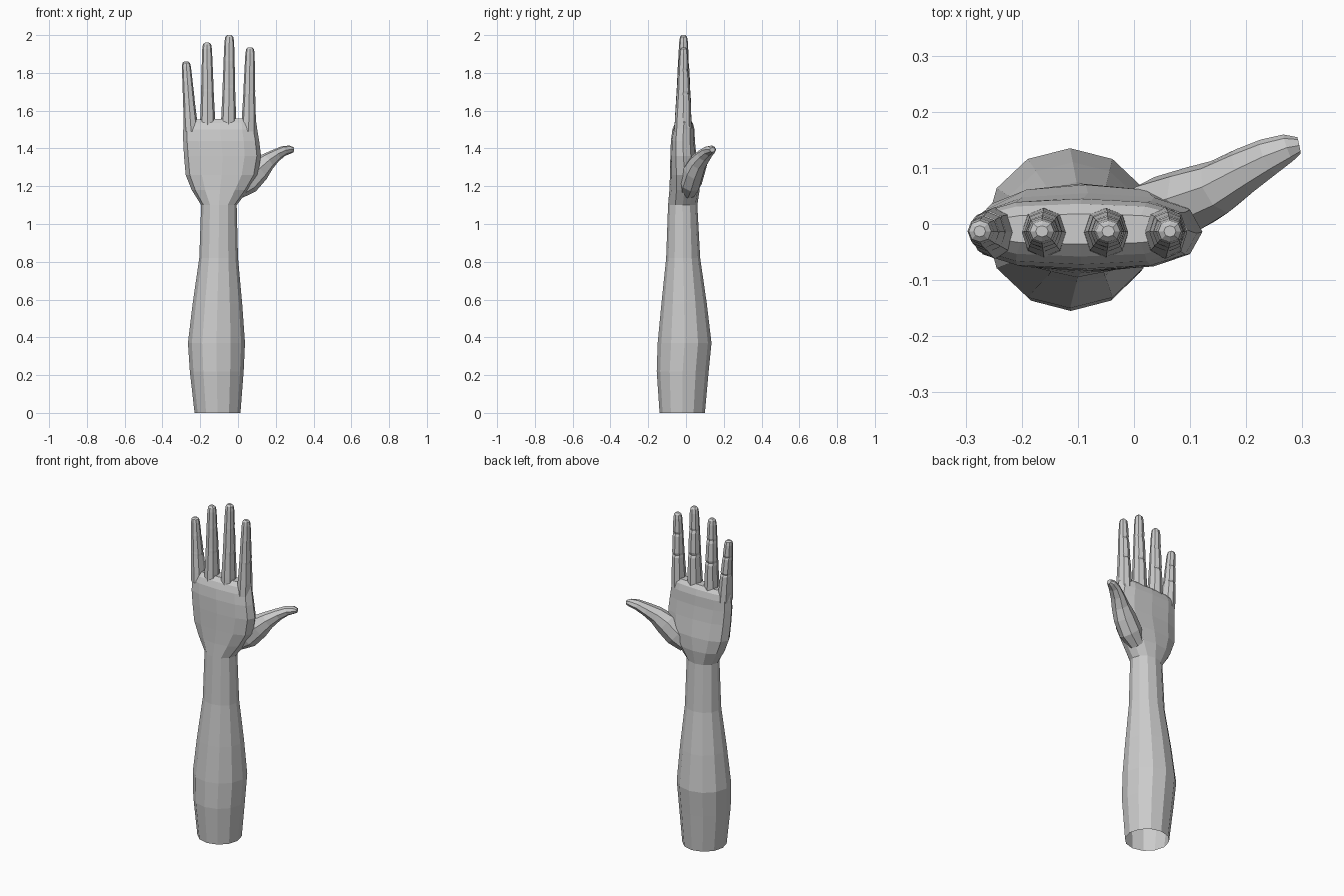
import bpy, bmesh, math
from mathutils import Vector

if "Cube" in bpy.data.objects:
    bpy.data.objects.remove(bpy.data.objects["Cube"])

skin = bpy.data.materials.new("plain_grey")
skin.diffuse_color = (0.6, 0.6, 0.6, 1)
skin.use_nodes = True
skin.node_tree.nodes["Principled BSDF"].inputs["Base Color"].default_value = skin.diffuse_color


def power(v, p):
    return math.copysign(abs(v) ** p, v)


def box_ring(z, x0, x1, y0, y1, n=12, p=1.0, slope=0.0):
    """Rounded horizontal ring filling the given x and y range."""
    pts = []
    for i in range(n):
        a = 2 * math.pi * i / n
        c, s = power(math.cos(a), p), power(math.sin(a), p)
        pts.append(Vector(((x0 + x1) / 2 + c * (x1 - x0) / 2,
                           (y0 + y1) / 2 + s * (y1 - y0) / 2, z + slope * c)))
    return pts


def loft(name, rings):
    """Closed, flat-shaded skin through a list of rings."""
    bm = bmesh.new()
    loops = [[bm.verts.new(p) for p in r] for r in rings]
    n = len(loops[0])
    for a, b in zip(loops, loops[1:]):
        for i in range(n):
            j = (i + 1) % n
            bm.faces.new((a[i], a[j], b[j], b[i]))
    bm.faces.new(loops[0][::-1])
    bm.faces.new(loops[-1])
    bmesh.ops.recalc_face_normals(bm, faces=bm.faces[:])
    mesh = bpy.data.meshes.new(name)
    bm.to_mesh(mesh)
    bm.free()
    mesh.materials.append(skin)
    obj = bpy.data.objects.new(name, mesh)
    bpy.context.collection.objects.link(obj)
    return obj


def open_bottom(obj, z):
    """Remove the cap lying at height z."""
    bm = bmesh.new()
    bm.from_mesh(obj.data)
    caps = [f for f in bm.faces if all(abs(v.co.z - z) < 1e-3 for v in f.verts)]
    bmesh.ops.delete(bm, geom=caps, context='FACES_ONLY')
    bm.to_mesh(obj.data)
    bm.free()


# Forearm: open tube from the elbow end to the wrist
forearm = loft("forearm", [box_ring(*r) for r in (
    (0.00, -0.23, 0.013, -0.14, 0.10),
    (0.22, -0.255, 0.03, -0.155, 0.12),
    (0.37, -0.265, 0.037, -0.15, 0.135),
    (0.58, -0.24, 0.022, -0.13, 0.11),
    (0.82, -0.205, 0.0, -0.105, 0.075),
    (1.10, -0.195, -0.007, -0.095, 0.06))])
open_bottom(forearm, 0.0)
open_bottom(forearm, 1.10)

# Palm: flattened loft, widening above the wrist
hand = loft("hand", [box_ring(z, a, b, c, d, 12, p, s) for z, a, b, c, d, p, s in (
    (1.10, -0.195, -0.007, -0.095, 0.06, 1.0, 0),
    (1.18, -0.245, 0.055, -0.088, 0.072, 0.92, 0),
    (1.26, -0.277, 0.105, -0.085, 0.07, 0.85, 0),
    (1.36, -0.286, 0.122, -0.083, 0.055, 0.8, 0),
    (1.44, -0.29, 0.112, -0.08, 0.047, 0.75, 0),
    (1.50, -0.29, 0.102, -0.072, 0.045, 0.75, 0),
    (1.535, -0.287, 0.097, -0.058, 0.036, 0.75, 0.003),
    (1.556, -0.275, 0.085, -0.036, 0.018, 0.75, 0.003))])


def finger(name, base_x, tip_x, tip_z, width):
    """Tapered finger with shallow creases on the palm side."""
    z0 = 1.49
    rings = []
    # height fraction, width scale, front y, back y
    for t, w, y0, y1 in ((0, 1.0, -0.062, 0.03), (0.16, 0.98, -0.058, 0.028),
                         (0.42, 0.84, -0.05, 0.024), (0.45, 0.83, -0.049, 0.017),
                         (0.48, 0.83, -0.048, 0.022), (0.70, 0.74, -0.043, 0.016),
                         (0.73, 0.73, -0.042, 0.010), (0.76, 0.72, -0.041, 0.014),
                         (0.93, 0.64, -0.036, 0.010), (0.98, 0.54, -0.032, 0.006),
                         (1.0, 0.28, -0.023, -0.003)):
        x = base_x + (tip_x - base_x) * t
        h = width * w / 2
        rings.append(box_ring(z0 + (tip_z - z0) * t, x - h, x + h, y0, y1, 8, 0.9))
    return loft(name, rings)


parts = [finger("little_finger", -0.248, -0.275, 1.86, 0.074),
         finger("ring_finger", -0.16, -0.164, 1.96, 0.08),
         finger("middle_finger", -0.05, -0.046, 2.0, 0.08),
         finger("index_finger", 0.056, 0.064, 1.935, 0.076)]

# Thumb: rings swept along a path leaning out and back
path = [(Vector(c), w, d) for c, w, d in (
    ((-0.01, 0.01, 1.17), 0.045, 0.045), ((0.045, 0.025, 1.222), 0.07, 0.06),
    ((0.105, 0.045, 1.285), 0.066, 0.058), ((0.152, 0.066, 1.328), 0.048, 0.05),
    ((0.198, 0.096, 1.362), 0.034, 0.042), ((0.24, 0.12, 1.386), 0.027, 0.034),
    ((0.275, 0.136, 1.394), 0.022, 0.025), ((0.294, 0.14, 1.393), 0.013, 0.015))]
rings = []
for i, (c, w, d) in enumerate(path):
    axis = (path[min(i + 1, len(path) - 1)][0] - path[max(i - 1, 0)][0]).normalized()
    side = axis.cross(Vector((0, 1, 0))).normalized()
    back = side.cross(axis)
    rings.append([c + side * w * math.cos(k * math.pi / 4) + back * d * math.sin(k * math.pi / 4)
                  for k in range(8)])
parts.append(loft("thumb", rings))

# Fuse fingers and thumb into the palm
for part in parts:
    mod = hand.modifiers.new(part.name, 'BOOLEAN')
    mod.operation = 'UNION'
    mod.solver = 'EXACT'
    mod.object = part
fused = bpy.data.meshes.new_from_object(
    hand.evaluated_get(bpy.context.evaluated_depsgraph_get()))
hand.modifiers.clear()
hand.data = fused
for part in parts:
    bpy.data.objects.remove(part)
open_bottom(hand, 1.10)
